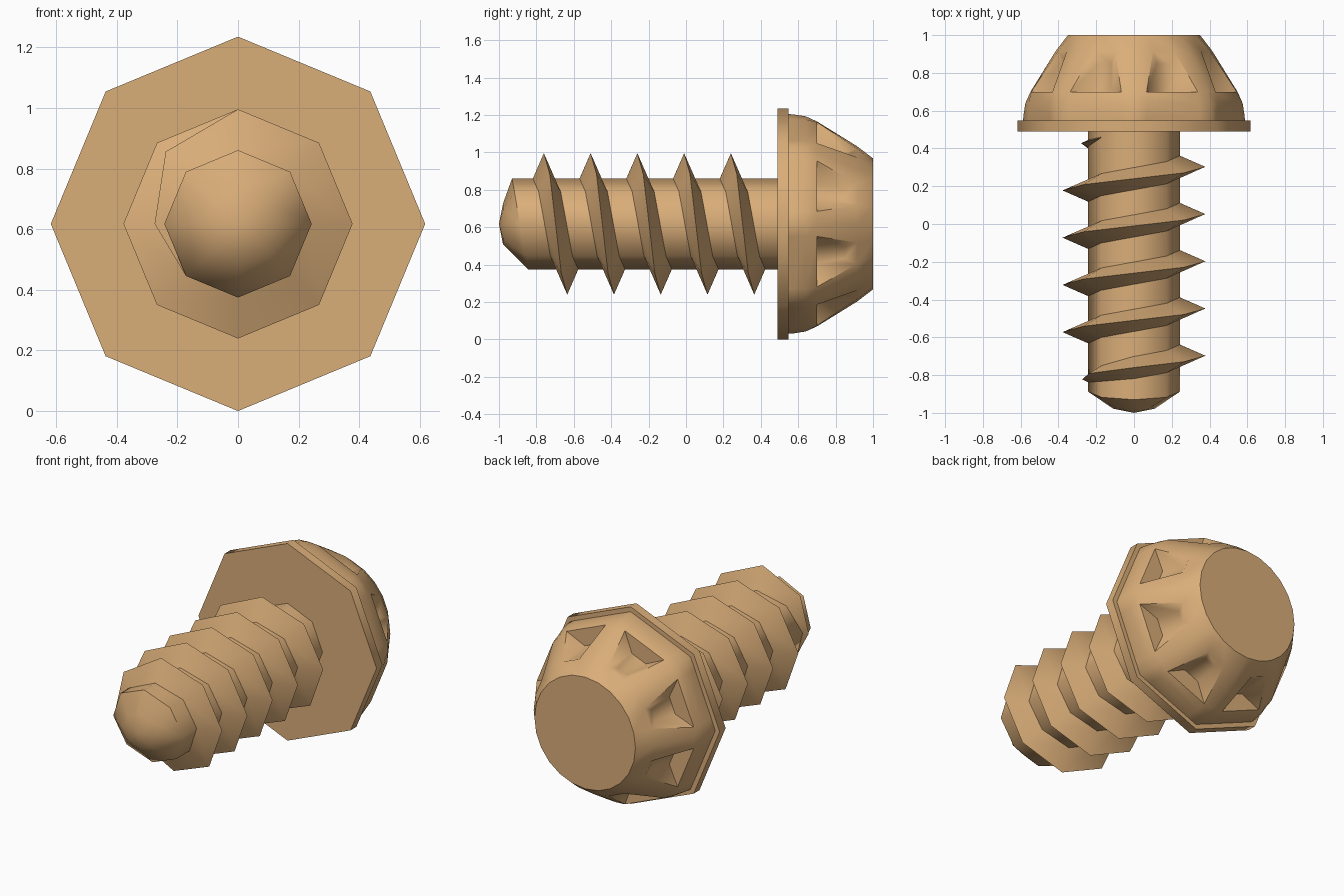
import bpy, bmesh, math

if "Cube" in bpy.data.objects:
    bpy.data.objects.remove(bpy.data.objects["Cube"])

C = 0.6175          # height of the screw axis
rad = math.radians

mat = bpy.data.materials.new("tan")
mat.diffuse_color = (0.70, 0.42, 0.19, 1)
mat.use_nodes = True
mat.node_tree.nodes["Principled BSDF"].inputs["Base Color"].default_value = mat.diffuse_color


def P(deg, r, y):
    """Point at an angle and radius around the screw axis (y)."""
    return (r * math.cos(rad(deg)), y, C + r * math.sin(rad(deg)))


def finish(bm, name, angle=50):
    bmesh.ops.recalc_face_normals(bm, faces=bm.faces)
    me = bpy.data.meshes.new(name)
    bm.to_mesh(me)
    bm.free()
    me.materials.append(mat)
    ob = bpy.data.objects.new(name, me)
    bpy.context.collection.objects.link(ob)
    bpy.ops.object.select_all(action='DESELECT')
    ob.select_set(True)
    bpy.context.view_layer.objects.active = ob
    bpy.ops.object.shade_smooth_by_angle(angle=rad(angle))
    return ob


def bridge(bm, a, b):
    n = len(a)
    for i in range(n):
        j = (i + 1) % n
        bm.faces.new((a[i], a[j], b[j], b[i]))


def ring(bm, r, y, n=8):
    return [bm.verts.new(P(360 / n * i, r, y)) for i in range(n)]


# Flange: octagonal washer under the head
bm = bmesh.new()
a, b = ring(bm, 0.6175, 0.49), ring(bm, 0.6175, 0.548)
bridge(bm, a, b)
bm.faces.new(a)
bm.faces.new(b)
finish(bm, "flange")

# Head: octagonal base turning round, with eight recessed notches
bm = bmesh.new()
# y, radius, roundness (0 octagon, 1 circle), notch side angle
profile = [(0.54, 0.587, 0, 7), (0.57, 0.586, 0.1, 7), (0.64, 0.575, 0.5, 7),
           (0.70, 0.548, 1, 7), (0.915, 0.415, 1, 14), (1.0, 0.35, 1, 15)]
rings = []
for y, r, k, s in profile:
    row = []
    for o in range(8):
        for d in (0, s, 45 - s):
            flat = math.cos(rad(22.5)) / math.cos(rad(d - 22.5))
            row.append(bm.verts.new(P(45 * o + d, r * (k + (1 - k) * flat), y)))
    rings.append(row)
for lev in range(5):
    lo, hi = rings[lev], rings[lev + 1]
    for i in range(24):
        j = (i + 1) % 24
        quad = [lo[i], lo[j], hi[j], hi[i]]
        if lev == 3 and i % 3 == 1:
            mid = 45 * (i // 3) + 22.5
            inner = [bm.verts.new(P(mid + d, r, y)) for d, r, y in
                     ((-7, 0.43, 0.70), (7, 0.43, 0.70), (5, 0.40, 0.85), (-5, 0.40, 0.85))]
            bridge(bm, quad, inner)
            bm.faces.new(inner)
        else:
            bm.faces.new(quad)
bm.faces.new(rings[-1])
bm.faces.new(rings[0])
finish(bm, "head")

# Shank: octagonal rod with a slightly skewed domed tip
bm = bmesh.new()
top = ring(bm, 0.243, 0.50)
end = [bm.verts.new(P(45 * i, 0.243, -0.8875 - 0.0425 * math.sin(rad(45 * i)))) for i in range(8)]
dome = ring(bm, 0.11, -0.978)
tip = bm.verts.new(P(0, 0, -1.0))
bridge(bm, top, end)
bridge(bm, end, dome)
for i in range(8):
    bm.faces.new((dome[i], dome[(i + 1) % 8], tip))
bm.faces.new(top)
finish(bm, "shank")

# Thread: helix of eight steps per turn, fading out at both ends
bm = bmesh.new()
fade = {-35: 0.243, -34: 0.275, -33: 0.337, 5: 0.337, 6: 0.28, 7: 0.243}
prev = None
for k in range(-35, 8):
    ang, y, r = 90 - 45 * k, 0.24 + 0.25 / 8 * k, fade.get(k, 0.378)
    w = 0.06 * (r - 0.235) / 0.143
    sec = [bm.verts.new(P(ang, *q)) for q in
           ((0.24, y - w), (r, y), (0.24, y + w))]
    if prev:
        bridge(bm, prev, sec)
    else:
        bm.faces.new(sec)
    prev = sec
bm.faces.new(prev)
finish(bm, "thread")
